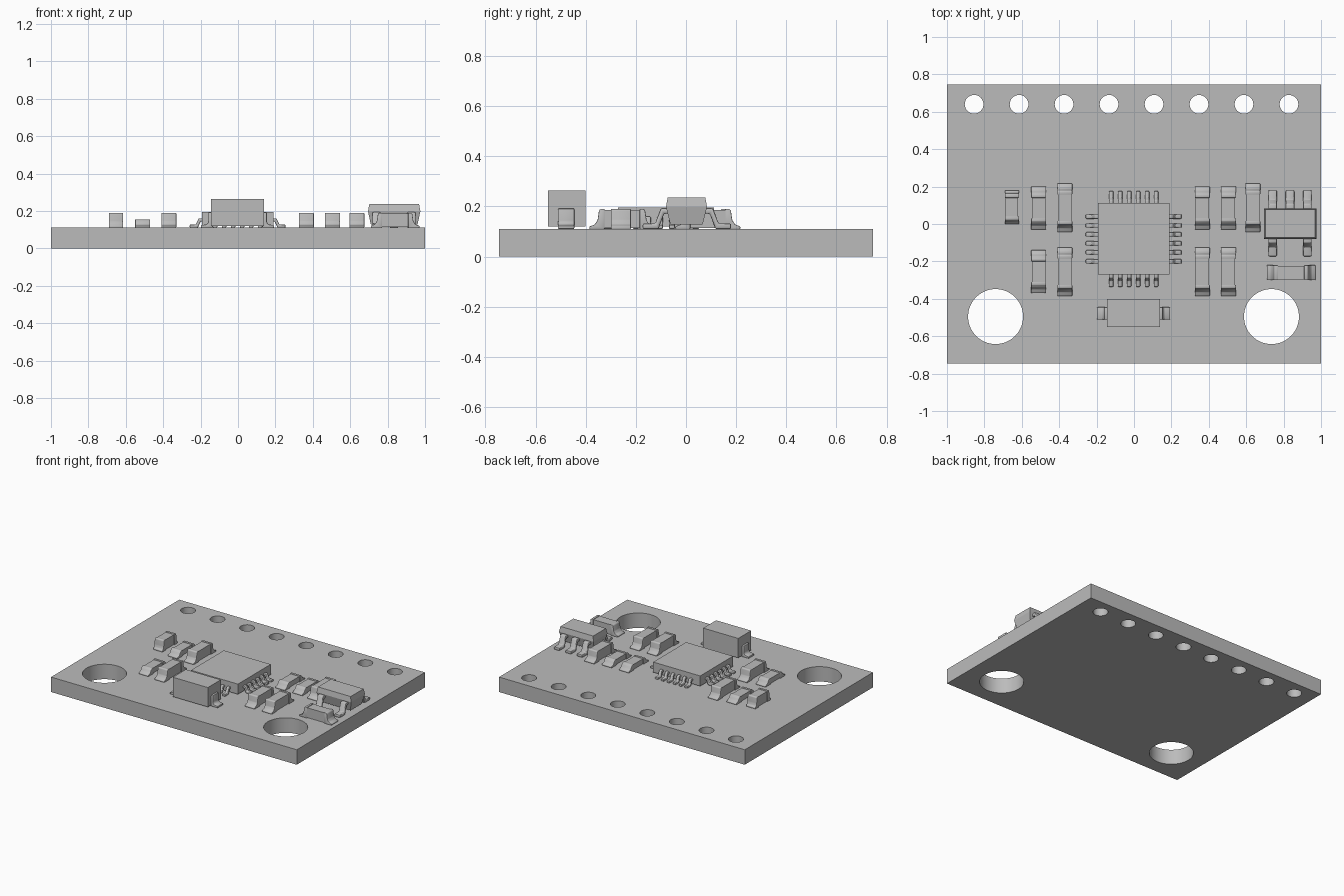
import bpy, bmesh, math
from mathutils import Matrix, Vector

cube = bpy.data.objects.get("Cube")
if cube:
    bpy.data.objects.remove(cube)

grey = bpy.data.materials.new("plain grey")
grey.use_nodes = True
grey.diffuse_color = (0.5, 0.5, 0.5, 1)
grey.node_tree.nodes["Principled BSDF"].inputs["Base Color"].default_value = (0.5, 0.5, 0.5, 1)

TOP = 0.11  # upper surface of the board


def add_object(name, data, loc=(0, 0, 0), turn=0):
    obj = bpy.data.objects.new(name, data)
    data.materials.append(grey)
    obj.location = loc
    obj.rotation_euler.z = math.radians(turn)
    bpy.context.collection.objects.link(obj)
    return obj


def smooth(obj, angle=35):
    bpy.ops.object.select_all(action="DESELECT")
    obj.select_set(True)
    bpy.context.view_layer.objects.active = obj
    bpy.ops.object.shade_smooth_by_angle(angle=math.radians(angle))


def prism(name, profile, width, loc, turn=0, bevel=0.0):
    """Extrude a side profile (outward, height) across the given width."""
    bm = bmesh.new()
    face = bm.faces.new([bm.verts.new((u, -width / 2, z)) for u, z in profile])
    new = bmesh.ops.extrude_face_region(bm, geom=[face])["geom"]
    bmesh.ops.translate(bm, vec=(0, width, 0),
                        verts=[v for v in new if isinstance(v, bmesh.types.BMVert)])
    bmesh.ops.recalc_face_normals(bm, faces=bm.faces)
    if bevel:
        bmesh.ops.bevel(bm, geom=bm.edges[:], offset=bevel, segments=2,
                        profile=0.5, affect="EDGES", clamp_overlap=True)
    mesh = bpy.data.meshes.new(name)
    bm.to_mesh(mesh)
    bm.free()
    obj = add_object(name, mesh, loc, turn)
    if bevel:
        smooth(obj)
    return obj


def block(name, size, loc, turn=0):
    x, h = size[0] / 2, size[2]
    return prism(name, [(-x, 0), (x, 0), (x, h), (-x, h)], size[1], loc, turn)


def lead(name, reach, height, thick, width, loc, turn):
    """Bent lead: shoulder at the body, slanted drop, flat foot."""
    a, b = reach * 0.28, reach * 0.5
    profile = [(-0.02, height), (a, height), (b, thick), (reach, thick), (reach, 0),
               (b - thick * 0.6, 0), (a - thick * 0.6, height - thick), (-0.02, height - thick)]
    return prism(name, profile, width, loc, turn, thick * 0.3)


# Board with header holes and two mounting holes
curve = bpy.data.curves.new("board", "CURVE")
curve.dimensions = "2D"
curve.fill_mode = "BOTH"
curve.extrude = TOP / 2


def outline(points):
    spline = curve.splines.new("POLY")
    spline.points.add(len(points) - 1)
    for p, (x, y) in zip(spline.points, points):
        p.co = (x, y, 0, 1)
    spline.use_cyclic_u = True


def hole(x, y, r, n):
    outline([(x + r * math.cos(i * math.tau / n), y + r * math.sin(i * math.tau / n))
             for i in range(n)])


outline([(-1, -0.745), (1, -0.745), (1, 0.745), (-1, 0.745)])
for i in range(8):
    hole(-0.855 + i * 0.2405, 0.64, 0.05, 32)
for x in (-0.74, 0.735):
    hole(x, -0.495, 0.147, 64)
board = add_object("board", curve, (0, 0, TOP / 2))
bpy.ops.object.select_all(action="DESELECT")
board.select_set(True)
bpy.context.view_layer.objects.active = board
bpy.ops.object.convert(target="MESH")
board = bpy.context.view_layer.objects.active
bm = bmesh.new()
bm.from_mesh(board.data)
bmesh.ops.remove_doubles(bm, verts=bm.verts, dist=0.0001)
bmesh.ops.recalc_face_normals(bm, faces=bm.faces)
bm.to_mesh(board.data)
bm.free()
smooth(board)

# Square chip with six bent pins on each side
chip = Vector((-0.002, -0.08, TOP))
block("chip_body", (0.382, 0.382, 0.075), chip + Vector((0, 0, 0.01)))
for side in range(4):
    spin = Matrix.Rotation(math.radians(90 * side), 3, "Z")
    for i in range(6):
        spot = chip + spin @ Vector((0.19, (i - 2.5) * 0.048, 0))
        lead("chip_pin", 0.066, 0.05, 0.017, 0.024, spot, 90 * side)

# Tall block at the front with a bracket at each end
block("front_block", (0.285, 0.15, 0.143), (-0.0025, -0.475, TOP + 0.01))
bracket = [(-0.01, 0), (0.053, 0), (0.053, 0.014), (0.022, 0.018), (0.014, 0.03),
           (0.014, 0.082), (-0.01, 0.082)]
for x, turn in ((0.14, 0), (-0.145, 180)):
    prism("front_block_bracket", bracket, 0.066, (x, -0.478, TOP), turn, 0.005)


# Small two-ended components: body plus filleted end caps
def component(name, x, y, length, height, turn=90, width=0.08):
    half, foot = length / 2, 0.038 if length > 0.2 else 0.018
    end = half - foot
    inner = end - 0.022
    block(name + "_body", (2 * end - 0.01, width - 0.008, height - 0.008),
          (x, y, TOP + 0.004), turn)
    cap = [(inner, 0), (half, 0), (half, 0.01), (end + foot * 0.45, 0.018),
           (end + foot * 0.15, 0.035), (end, height - 0.006),
           (end - 0.006, height), (inner, height)]
    for flip in (0, 180):
        prism(name + "_cap", cap, width, (x, y, TOP), turn + flip, 0.003)


component("corner_component", -0.653, 0.09, 0.18, 0.08, width=0.076)
for x, y in ((-0.51, 0.085), (-0.51, -0.255), (0.365, 0.085), (0.505, 0.085)):
    component("low_component", x, y, 0.23, 0.045)
for x, y in ((-0.37, 0.087), (-0.37, -0.255), (0.365, -0.255), (0.505, -0.255), (0.635, 0.087)):
    component("tall_component", x, y, 0.26, 0.08)
component("side_component", 0.84, -0.26, 0.26, 0.08, turn=0)

# Five-legged chip: tapered body with a chamfered top
bm = bmesh.new()
rings = []
for hx, hy, z in ((0.125, 0.064, 0.018), (0.14, 0.082, 0.088), (0.133, 0.075, 0.126)):
    rings.append([bm.verts.new((sx * hx, sy * hy, z))
                  for sx, sy in ((-1, -1), (1, -1), (1, 1), (-1, 1))])
bm.faces.new(rings[0][::-1])
bm.faces.new(rings[-1])
for low, high in zip(rings, rings[1:]):
    for i in range(4):
        j = (i + 1) % 4
        bm.faces.new((low[i], low[j], high[j], high[i]))
mesh = bpy.data.meshes.new("small_chip_body")
bm.to_mesh(mesh)
bm.free()
add_object("small_chip_body", mesh, (0.835, 0.002, TOP))
for x in (0.741, 0.834, 0.927):
    lead("small_chip_leg", 0.1, 0.083, 0.022, 0.046, (x, 0.08, TOP), 90)
for x in (0.741, 0.927):
    lead("small_chip_leg", 0.1, 0.083, 0.022, 0.046, (x, -0.073, TOP), -90)
